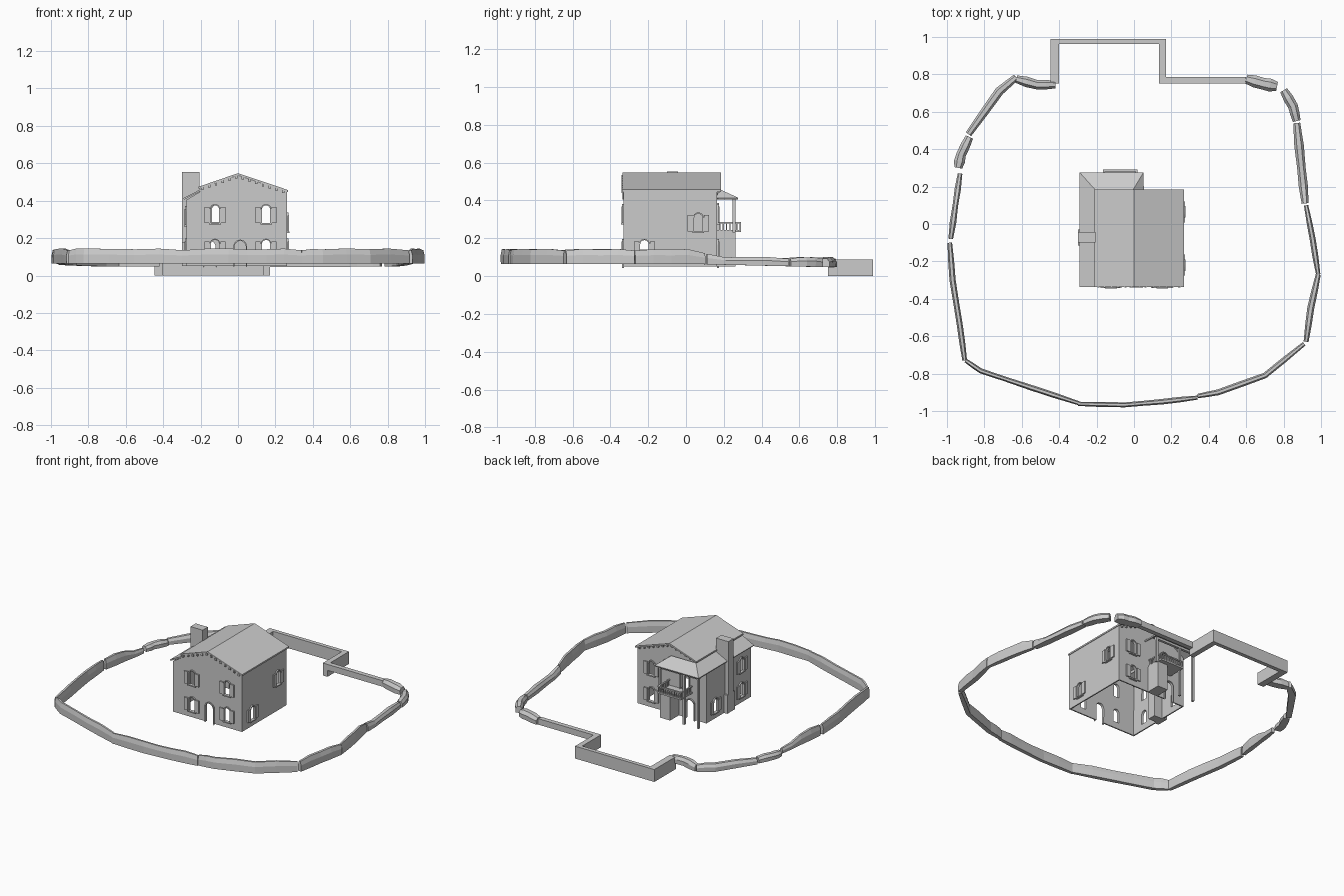
import bpy, bmesh, math, random
from mathutils import Matrix, Vector

random.seed(4)
default = bpy.data.objects.get("Cube")
if default:
    bpy.data.objects.remove(default)

grey = bpy.data.materials.new("plain grey")
grey.use_nodes = True
colour = (0.6, 0.6, 0.6, 1)
grey.diffuse_color = colour
grey.node_tree.nodes["Principled BSDF"].inputs["Base Color"].default_value = colour


def finish(name, bm, solid=0.0, offset=-1):
    """Turn a bmesh into a named object, with optional thickness."""
    bmesh.ops.recalc_face_normals(bm, faces=bm.faces)
    mesh = bpy.data.meshes.new(name)
    bm.to_mesh(mesh)
    bm.free()
    mesh.materials.append(grey)
    obj = bpy.data.objects.new(name, mesh)
    bpy.context.collection.objects.link(obj)
    if solid:
        mod = obj.modifiers.new("thickness", 'SOLIDIFY')
        mod.thickness, mod.offset = solid, offset
    return obj


def add_box(bm, low, high, matrix=Matrix()):
    low, high = Vector(low), Vector(high)
    size = Matrix.Diagonal((*(high - low), 1))
    bmesh.ops.create_cube(bm, size=1, matrix=matrix @ Matrix.Translation((low + high) / 2) @ size)


def box(name, low, high):
    bm = bmesh.new()
    add_box(bm, low, high)
    return finish(name, bm)


def add_prism(bm, outline, start, end, matrix=Matrix()):
    """Extrude an (x, z) outline along y."""
    rings = [[bm.verts.new(matrix @ Vector((x, y, z))) for x, z in outline] for y in (start, end)]
    bm.faces.new(rings[0])
    bm.faces.new(rings[1])
    for i in range(len(outline)):
        j = (i + 1) % len(outline)
        bm.faces.new((rings[0][i], rings[0][j], rings[1][j], rings[1][i]))


def arch(half, height, grow=0.0):
    """Round-headed outline, open at the foot."""
    r = half + grow
    top = [(r * math.cos(a), height - half + r * math.sin(a))
           for a in (math.pi * i / 8 for i in range(9))]
    return [(r, -grow)] + top + [(-r, -grow)]


# House walls: an open shell under the gable
GROUND, FRONT, BACK, LEFT, RIGHT = 0.05, -0.33, 0.165, -0.275, 0.262
gable = [(LEFT, GROUND), (LEFT, 0.405), (-0.2, 0.45), (-0.2, 0.468), (0, 0.535), (RIGHT, 0.448), (RIGHT, GROUND)]
bm = bmesh.new()
add_prism(bm, gable, FRONT, BACK)
bm.normal_update()
bmesh.ops.delete(bm, geom=[f for f in bm.faces if abs(f.normal.z) > 0.5], context='FACES_ONLY')
walls = finish("house_walls", bm, 0.012)

# Openings: hole, moulded frame, sill and shutters
holes = bmesh.new()


def opening(name, x, y, z, angle, half=0.022, height=0.095, shutters=True):
    place = Matrix.Translation((x, y, z)) @ Matrix.Rotation(math.radians(angle), 4, 'Z')
    add_prism(holes, arch(half, height), -0.04, 0.04, place)
    frame = bmesh.new()
    inner, outer = ([frame.verts.new(place @ Vector((px, -0.004, pz))) for px, pz in arch(half, height, g)]
                    for g in (0.0, 0.007))
    for i in range(len(inner) - 1):
        frame.faces.new((inner[i], inner[i + 1], outer[i + 1], outer[i]))
    finish(name + "_frame", frame, 0.01, 0)
    if shutters:
        bm = bmesh.new()
        add_box(bm, (-half - 0.009, -0.014, -0.008), (half + 0.009, 0, 0), place)
        for side in (-1, 1):
            a, b = sorted((side * (half + 0.007), side * (half + 0.034)))
            add_box(bm, (a, -0.012, 0), (b, -0.003, height - 0.008), place)
        finish(name + "_shutters", bm)


LOW, HIGH = 0.095, 0.28
for side, x in (("right", -0.123), ("left", 0.15)):
    opening("front_upper_window_" + side, x, FRONT, HIGH, 0)
    opening("front_lower_window_" + side, x, FRONT, LOW, 0)
opening("front_door", 0.012, FRONT, GROUND, 0, 0.03, 0.135, False)
opening("left_upper_window", RIGHT, 0.065, 0.235, 90)
opening("left_lower_window", RIGHT, -0.22, LOW, 90)
opening("back_upper_window", 0.15, BACK, HIGH, 180)
opening("back_lower_window", 0.15, BACK, LOW, 180)
opening("balcony_door", -0.11, BACK, 0.25, 180, 0.03, 0.13, False)
opening("back_door", -0.15, BACK, GROUND, 180, 0.03, 0.135, False)
for y in (-0.22, 0.07):
    opening("right_lower_window", LEFT, y, LOW, -90)
opening("right_upper_window", LEFT, -0.22, HIGH - 0.01, -90)

cutter = finish("opening_cutter", holes)
cutter.hide_render = True
cutter.hide_viewport = True
cutter.display_type = 'WIRE'
cut = walls.modifiers.new("openings", 'BOOLEAN')
cut.object, cut.operation, cut.solver = cutter, 'DIFFERENCE', 'EXACT'

# Main gable roof
bm = bmesh.new()
roof = [(-0.21, 0.475), (0, 0.547), (0.268, 0.457)]
add_prism(bm, roof + [(x, z - 0.011) for x, z in reversed(roof)], -0.337, 0.185)
finish("main_roof", bm)

# Lower roof wrapping the right side and the porch
bm = bmesh.new()
corner = [(-0.29, -0.337, 0.41), (-0.2, -0.337, 0.456), (-0.2, 0.175, 0.456), (-0.29, 0.275, 0.41),
          (0.05, 0.275, 0.41), (-0.01, 0.175, 0.456), (0.05, 0.16, 0.41)]
v = [bm.verts.new(c) for c in corner]
for ids in ((0, 1, 2, 3), (3, 2, 5, 4), (4, 5, 6)):
    bm.faces.new([v[i] for i in ids])
finish("lower_roof", bm, 0.009, 0)

# Rafter ends under the front and back rakes
bm = bmesh.new()
for i in range(13):
    x = -0.19 + i * 0.036
    z = 0.534 - abs(x) * 0.336
    for y in (FRONT - 0.004, BACK + 0.006):
        add_box(bm, (x - 0.006, y - 0.006, z - 0.012), (x + 0.006, y + 0.006, z + 0.004))
finish("rafter_ends", bm)

# Chimney stack with a broader foot
box("chimney", (-0.3, -0.1, GROUND), (-0.205, -0.042, 0.553))
box("chimney_foot", (-0.3, -0.115, GROUND), (-0.27, -0.03, 0.18))

# Porch posts, beam and balcony
for x in (-0.275, -0.165, 0.025):
    box("porch_post", (x - 0.007, 0.247, GROUND if x < 0 else 0.23), (x + 0.007, 0.262, 0.41))
box("porch_beam", (-0.283, 0.245, 0.395), (0.033, 0.263, 0.41))
box("balcony_floor", (-0.165, BACK, 0.232), (0.018, 0.292, 0.243))
box("balcony_pier", (-0.06, BACK, GROUND), (0.02, 0.262, 0.232))
box("balcony_rail", (-0.165, 0.28, 0.277), (0.018, 0.292, 0.285))
for x in (-0.165, 0.008):
    box("balcony_side_rail", (x, BACK, 0.277), (x + 0.01, 0.285, 0.285))
bm = bmesh.new()
for i in range(11):
    x = -0.163 + i * 0.0172
    add_box(bm, (x, 0.282, 0.24), (x + 0.007, 0.29, 0.28))
for i in range(6):
    for x in (-0.163, 0.009):
        y = 0.175 + i * 0.018
        add_box(bm, (x, y, 0.24), (x + 0.007, y + 0.007, 0.28))
finish("balusters", bm)

# Boundary of rough stone wall sections
sections = [
    (0.024, [(-.9, -.73), (-.82, -.785), (-.55, -.875), (-.29, -.96)]),
    (0.024, [(-.3, -.962), (-.05, -.967), (.15, -.95), (.34, -.928)]),
    (0.026, [(.34, -.92), (.45, -.9), (.7, -.81), (.91, -.64)]),
    (0.030, [(.92, -.63), (.945, -.45), (.985, -.27)]),
    (0.026, [(.985, -.27), (.955, -.08), (.92, .1)]),
    (0.042, [(.915, .11), (.895, .3), (.87, .54)]),
    (0.048, [(.87, .55), (.85, .63), (.8, .715)]),
    (0.055, [(.765, .735), (.69, .75), (.6, .775)]),
    (0.045, [(-.42, .745), (-.52, .745), (-.63, .775)]),
    (0.040, [(-.63, .785), (-.72, .71), (-.885, .48)]),
    (0.048, [(-.88, .465), (-.925, .37), (-.94, .3)]),
    (0.028, [(-.93, .27), (-.955, .1), (-.98, -.08)]),
    (0.028, [(-.985, -.1), (-.97, -.3), (-.93, -.55), (-.905, -.73)]),
]


def stone_section(width, path):
    points = []
    for a, b in zip(path, path[1:]):
        a, b = Vector((*a, 0)), Vector((*b, 0))
        points += [a, a.lerp(b, 0.5)]
    points.append(b)
    bm = bmesh.new()
    rings = []
    for i, p in enumerate(points):
        along = (points[min(i + 1, len(points) - 1)] - points[max(i - 1, 0)]).normalized()
        side = Vector((-along.y, along.x, 0))
        end = i in (0, len(points) - 1)
        half = width * (0.42 if end else random.uniform(0.5, 0.6))
        back = min(max((p.y - 0.05) / 0.15, 0), 1)
        foot = 0.065 - 0.018 * min(max(p.y / 0.75, 0), 1)
        top = 0.145 - 0.043 * back - (0.01 if end else random.uniform(0, 0.006))
        shape = ((-1, foot), (-1.05, foot * 0.4 + top * 0.6), (-0.5, top),
                 (0.5, top), (1.05, foot * 0.4 + top * 0.6), (1, foot))
        rings.append([bm.verts.new(p + side * half * s + Vector((0, 0, z))) for s, z in shape])
    for r, q in zip(rings, rings[1:]):
        for i in range(len(r)):
            j = (i + 1) % len(r)
            bm.faces.new((r[i], r[j], q[j], q[i]))
    bm.faces.new(rings[0])
    bm.faces.new(rings[-1])
    finish("stone_wall_section", bm)


for width, path in sections:
    stone_section(width, path)

# Straight masonry wall stepping out at the back
for low, high in (((-0.447, 0.75, 0), (-0.4, 0.962, 0.087)),
                  ((-0.447, 0.962, 0), (0.17, 0.99, 0.087)),
                  ((0.133, 0.752, 0), (0.17, 0.962, 0.087)),
                  ((0.17, 0.752, 0.045), (0.6, 0.785, 0.087))):
    box("masonry_wall", low, high)
